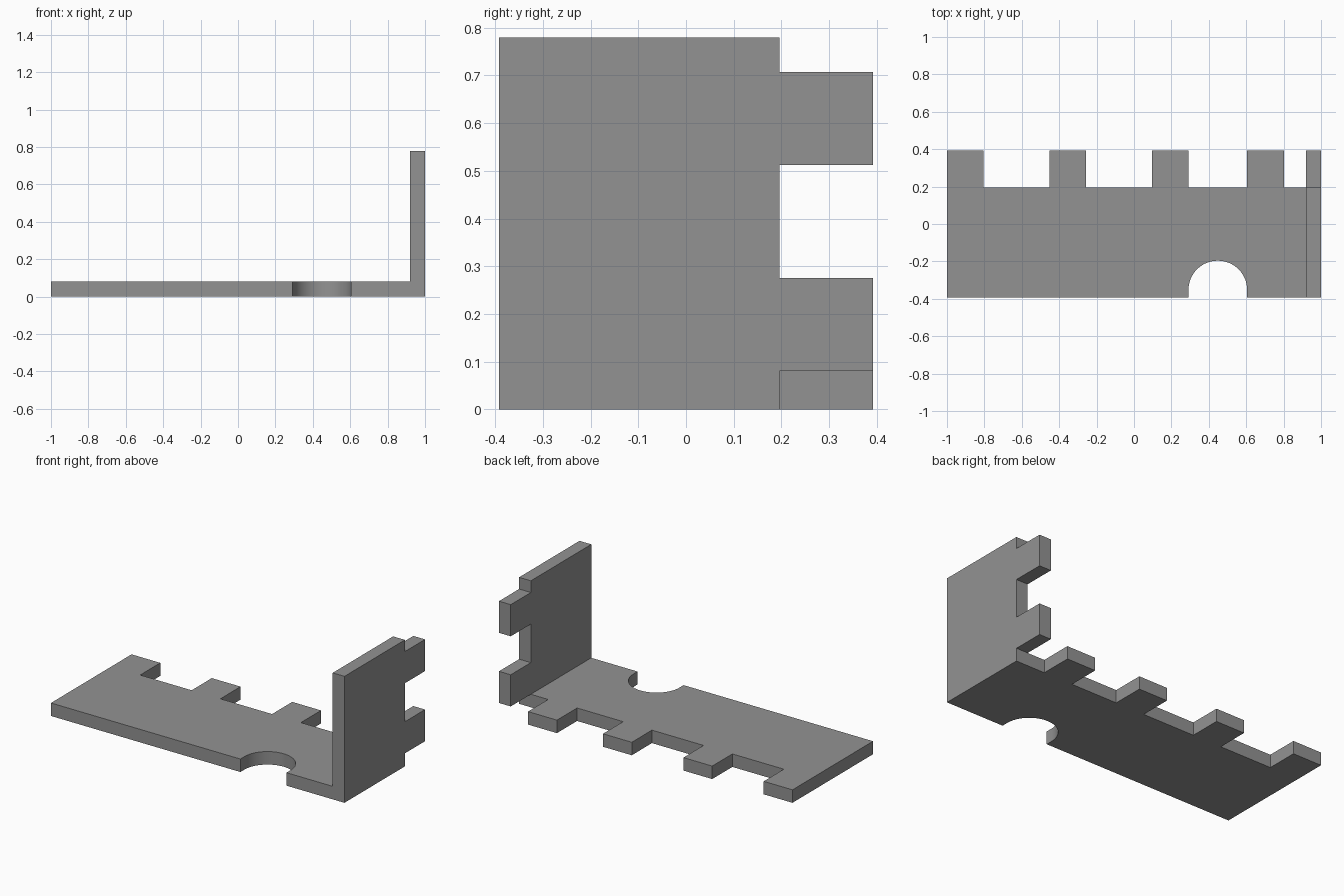
import bpy, bmesh, math
from mathutils import Vector

if "Cube" in bpy.data.objects:
    bpy.data.objects.remove(bpy.data.objects["Cube"])

T = 0.08          # plate thickness
D = 0.392         # half depth
N = 0.196         # back edge between the tabs

grey = bpy.data.materials.new("plain_grey")
grey.diffuse_color = (0.29, 0.29, 0.29, 1)
grey.use_nodes = True
grey.node_tree.nodes["Principled BSDF"].inputs["Base Color"].default_value = grey.diffuse_color


def plate(name, outline, push):
    """Extrude a closed 3D outline along a vector."""
    bm = bmesh.new()
    face = bm.faces.new([bm.verts.new(p) for p in outline])
    new = bmesh.ops.extrude_face_region(bm, geom=[face])["geom"]
    bmesh.ops.translate(bm, vec=Vector(push),
                        verts=[v for v in new if isinstance(v, bmesh.types.BMVert)])
    bmesh.ops.recalc_face_normals(bm, faces=bm.faces[:])
    mesh = bpy.data.meshes.new(name)
    bm.to_mesh(mesh)
    bm.free()
    mesh.materials.append(grey)
    ob = bpy.data.objects.new(name, mesh)
    bpy.context.collection.objects.link(ob)
    return ob


def tabbed_edge(tabs):
    """Points along the back edge for each (start, end) tab."""
    pts = []
    for a, b in tabs:
        pts += [(a, N), (a, D), (b, D), (b, N)]
    return pts


# Floor: front edge with rounded cutout, back edge with tabs
cx, r = 0.448, 0.157
cy = -N - r
arch = [(cx - r * math.cos(math.pi * i / 32), cy + r * math.sin(math.pi * i / 32))
        for i in range(33)]
back = tabbed_edge([(-1, -0.804), (-0.453, -0.257), (0.095, 0.291), (0.605, 0.802)])[1:]
outline = ([(-1, -D), (cx - r, -D)] + arch + [(cx + r, -D), (1, -D), (1, N)]
           + back[::-1])
floor = plate("floor_plate", [(x, y, 0) for x, y in outline], (0, 0, T))

# Side wall: upright plate with two tabs on its back edge
back = tabbed_edge([(T, 0.275), (0.512, 0.707)])
outline = [(0, -D), (0, N)] + back + [(0.779, N), (0.779, -D)]
wall = plate("side_wall",
             [(1 - T, p[1], p[0]) for p in outline],
             (T, 0, 0))

# Join both plates into one solid
union = floor.modifiers.new("join_wall", 'BOOLEAN')
union.operation = 'UNION'
union.solver = 'EXACT'
union.object = wall
bpy.context.view_layer.objects.active = floor
floor.select_set(True)
bpy.ops.object.modifier_apply(modifier=union.name)
bpy.data.objects.remove(wall)
floor.name = "corner_bracket"

# Smooth only the curved cutout
bpy.ops.object.shade_smooth_by_angle(angle=math.radians(30))
